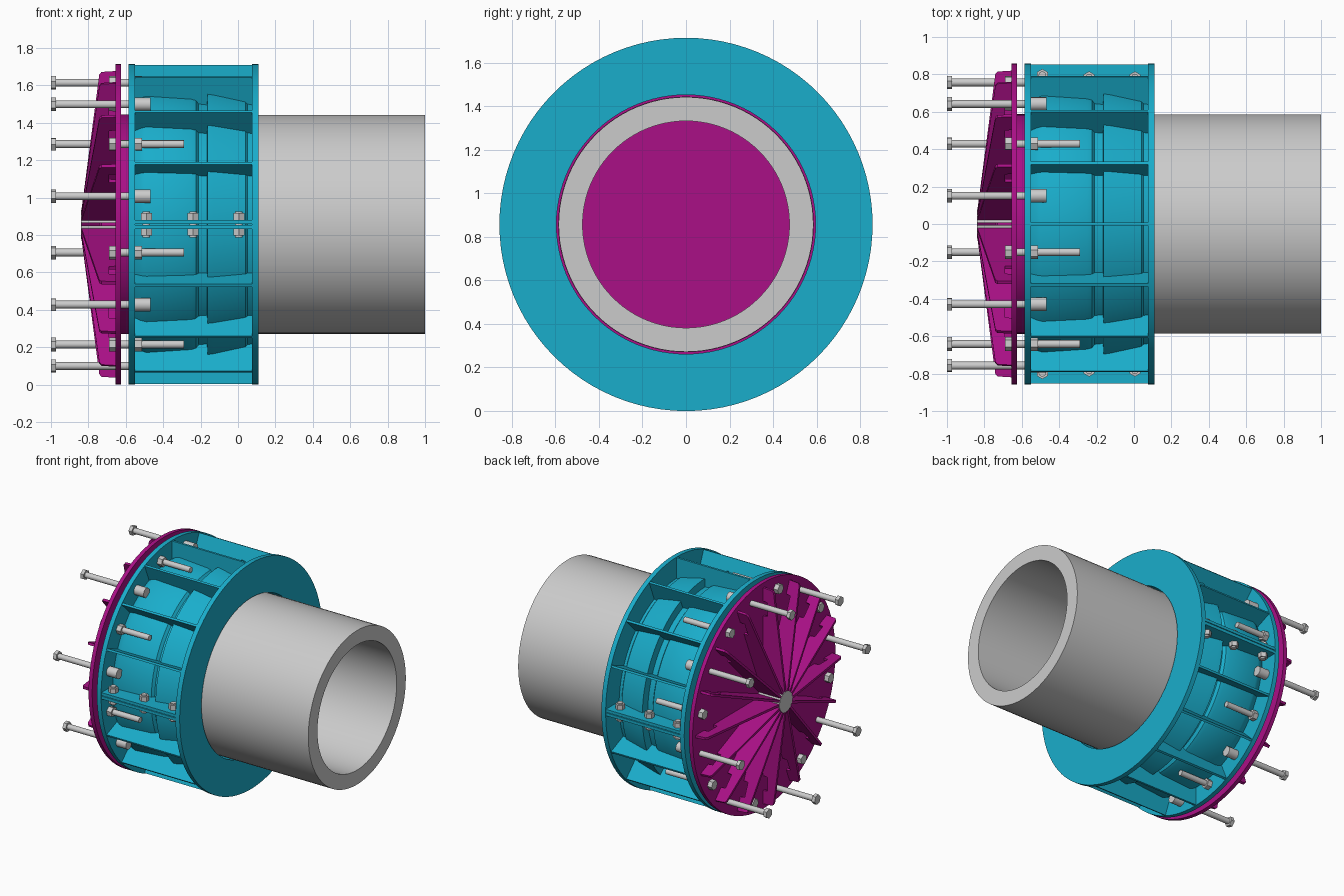
import bpy, bmesh, math
from mathutils import Matrix, Vector

if "Cube" in bpy.data.objects:
    bpy.data.objects.remove(bpy.data.objects["Cube"])

H = 0.857            # axis height and flange radius
STEP = math.radians(22.5)


def mat(name, col):
    m = bpy.data.materials.new(name)
    m.diffuse_color = (*col, 1)
    m.use_nodes = True
    m.node_tree.nodes["Principled BSDF"].inputs["Base Color"].default_value = m.diffuse_color
    return m


TEAL = mat("teal", (0.01, 0.42, 0.60))
MAGENTA = mat("magenta", (0.40, 0.005, 0.24))


def finish(bm, name, material=None):
    bmesh.ops.remove_doubles(bm, verts=bm.verts, dist=1e-6)
    bmesh.ops.recalc_face_normals(bm, faces=bm.faces)
    bm.transform(Matrix.Translation((0, 0, H)))
    me = bpy.data.meshes.new(name)
    bm.to_mesh(me)
    bm.free()
    ob = bpy.data.objects.new(name, me)
    bpy.context.collection.objects.link(ob)
    if material:
        me.materials.append(material)
    bpy.context.view_layer.objects.active = ob
    ob.select_set(True)
    bpy.ops.object.shade_smooth_by_angle(angle=math.radians(32))
    ob.select_set(False)
    return ob


def turn(theta):
    """Rotate a part lying towards -y up by theta around the x axis."""
    return Matrix.Rotation(-theta, 4, 'X')


def revolve(bm, profile, segs=96):
    """Spin a closed (x, r) profile around the x axis."""
    rings = []
    for i in range(segs):
        a = 2 * math.pi * i / segs
        rings.append([bm.verts.new((x, -r * math.cos(a), r * math.sin(a))) for x, r in profile])
    n = len(profile)
    for i in range(segs):
        p, q = rings[i], rings[(i + 1) % segs]
        for j in range(n):
            k = (j + 1) % n
            if profile[j][1] < 1e-5 and profile[k][1] < 1e-5:
                continue
            bm.faces.new((p[j], p[k], q[k], q[j]))


def tube(name, x0, x1, r0, r1, material=None):
    bm = bmesh.new()
    revolve(bm, [(x0, r0), (x1, r0), (x1, r1), (x0, r1)])
    return finish(bm, name, material)


def plate(bm, profile, thick, theta, off=0.0):
    """Radial plate from an (x, r) outline."""
    a = [bm.verts.new((x, -r, off - thick / 2)) for x, r in profile]
    b = [bm.verts.new((x, -r, off + thick / 2)) for x, r in profile]
    bm.faces.new(a)
    bm.faces.new(b[::-1])
    n = len(a)
    for i in range(n):
        j = (i + 1) % n
        bm.faces.new((a[i], a[j], b[j], b[i]))
    bmesh.ops.transform(bm, matrix=turn(theta), verts=a + b)


def rod(bm, p, q, r, segs, theta):
    """Cylinder or hexagon from p to q, swung to theta."""
    p, q = Vector(p), Vector(q)
    d = q - p
    m = turn(theta) @ Matrix.Translation((p + q) / 2) @ d.to_track_quat('Z', 'Y').to_matrix().to_4x4()
    bmesh.ops.create_cone(bm, cap_ends=True, segments=segs, radius1=r, radius2=r, depth=d.length, matrix=m)


# pipe
tube("pipe", -0.58, 1.0, 0.475, 0.585)

# clamp end flanges
tube("clamp_front_flange", -0.585, -0.55, 0.595, H, TEAL)
tube("clamp_rear_flange", 0.075, 0.11, 0.595, H, TEAL)

# clamp shell: two tapering belled sections with a step between
bm = bmesh.new()
revolve(bm, [(-0.552, 0.595), (-0.552, 0.715), (-0.52, 0.735), (-0.49, 0.745), (-0.25, 0.728),
             (-0.225, 0.72), (-0.21, 0.70), (-0.165, 0.695), (-0.163, 0.757), (-0.13, 0.752),
             (0.04, 0.712), (0.05, 0.70), (0.077, 0.695), (0.077, 0.595)])
finish(bm, "clamp_shell", TEAL)

# clamp ribs, doubled on the two split lines
bm = bmesh.new()
outline = [(-0.555, 0.65), (-0.555, H - 0.004), (0.08, H - 0.004), (0.08, 0.65)]
for i in range(16):
    if i % 8:
        plate(bm, outline, 0.016, i * STEP)
    else:
        for s in (-1, 1):
            plate(bm, outline, 0.022, i * STEP, s * 0.0135)
finish(bm, "clamp_ribs", TEAL)

# split line bolts
bm = bmesh.new()
for t in (0, math.pi):
    for x, r in ((-0.49, 0.795), (-0.24, 0.782), (0.005, 0.782)):
        rod(bm, (x, -r, -0.07), (x, -r, 0.07), 0.02, 20, t)
        for s in (-1, 1):
            rod(bm, (x, -r, s * 0.024), (x, -r, s * 0.06), 0.034, 6, t)
finish(bm, "split_bolts")

# end plate and its raised boss
bm = bmesh.new()
revolve(bm, [(-0.655, 0), (-0.655, H), (-0.625, H), (-0.625, 0.587), (-0.585, 0.587), (-0.585, 0)])
finish(bm, "end_plate", MAGENTA)

# end plate ribs, tapering outwards with a relief notch at the plate
bm = bmesh.new()
fin = [(-0.65, 0.0), (-0.838, 0.0), (-0.838, 0.07), (-0.745, 0.775), (-0.742, 0.80), (-0.73, 0.815),
       (-0.65, 0.82), (-0.65, 0.72), (-0.69, 0.715), (-0.69, 0.61), (-0.65, 0.605)]
for i in range(16):
    plate(bm, fin, 0.018, i * STEP)
finish(bm, "end_plate_ribs", MAGENTA)

# hub
bm = bmesh.new()
rod(bm, (-0.84, 0, 0), (-0.65, 0, 0), 0.078, 40, 0)
finish(bm, "hub")

# alternating jacking bolts and clamping bolts
jack, clamp, sleeve = bmesh.new(), bmesh.new(), bmesh.new()
R = 0.772
for i in range(16):
    t = (i + 0.5) * STEP
    if i % 2 == 0:
        rod(jack, (-0.98, -R, 0), (-0.48, -R, 0), 0.021, 24, t)
        rod(jack, (-1.0, -R, 0), (-0.973, -R, 0), 0.037, 6, t)
        rod(sleeve, (-0.551, -R, 0), (-0.468, -R, 0), 0.036, 28, t)
    else:
        rod(clamp, (-0.68, -R, 0), (-0.29, -R, 0), 0.021, 24, t)
        rod(clamp, (-0.69, -R, 0), (-0.655, -R, 0), 0.037, 6, t)
        rod(clamp, (-0.551, -R, 0), (-0.512, -R, 0), 0.037, 6, t)
finish(jack, "jacking_bolts")
finish(clamp, "clamping_bolts")
finish(sleeve, "threaded_sleeves")
